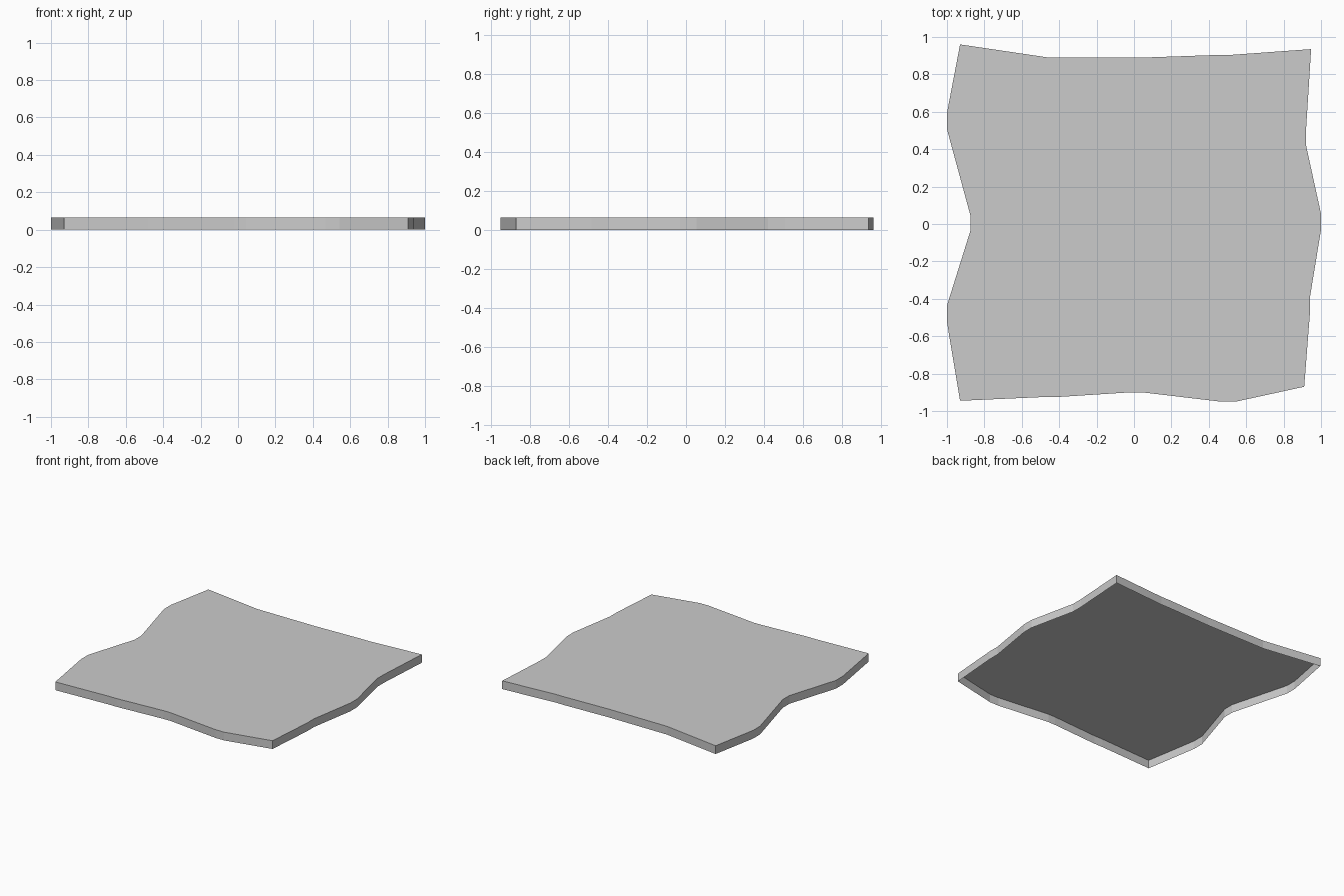
import bpy

if "Cube" in bpy.data.objects:
    bpy.data.objects.remove(bpy.data.objects["Cube"])

HEIGHT = 0.065
# Joint centres, front row to back row (slightly irregular paving)
NODES = [
    [(-.93, -.945), (-.445, -.925), (.012, -.90), (.505, -.95), (.91, -.87)],
    [(-1.0, -.48), (-.485, -.475), (.015, -.44), (.52, -.46), (.94, -.44)],
    [(-.875, .005), (-.465, .018), (.05, .02), (.475, .007), (1.0, .012)],
    [(-1.0, .55), (-.435, .45), (.025, .455), (.475, .48), (.92, .463)],
    [(-.93, .96), (-.42, .89), (.02, .89), (.465, .903), (.947, .935)],
]
HALF_X = [0, .037, .031, .038, 0]   # half widths of the joints
HALF_Y = [0, .044, .042, .043, 0]


def split(halves):
    """Each inner joint line becomes two edges, one on each side."""
    out = []
    for i, h in enumerate(halves):
        out += [(i, -h), (i, h)] if h else [(i, 0)]
    return out


cols, rows = split(HALF_X), split(HALF_Y)
grid = [[(NODES[r][c][0] + dx, NODES[r][c][1] + dy) for c, dx in cols] for r, dy in rows]
N = len(cols)


def make_object(name, quads, color=None):
    index, faces = {}, []
    for q in quads:
        faces.append([index.setdefault(p, len(index)) for p in q])
    mesh = bpy.data.meshes.new(name)
    mesh.from_pydata(list(index), [], faces)
    obj = bpy.data.objects.new(name, mesh)
    bpy.context.collection.objects.link(obj)
    if color:
        mat = bpy.data.materials.new(name)
        mat.diffuse_color = (*color, 1)
        mat.use_nodes = True
        mat.node_tree.nodes["Principled BSDF"].inputs["Base Color"].default_value = mat.diffuse_color
        mesh.materials.append(mat)
    return obj


# Top surface: tiles with flush joints between them
tiles, joints = [], []
for j in range(N - 1):
    for i in range(N - 1):
        corners = (grid[j][i], grid[j][i + 1], grid[j + 1][i + 1], grid[j + 1][i])
        quad = [(x, y, HEIGHT) for x, y in corners]
        (tiles if i % 2 == 0 and j % 2 == 0 else joints).append(quad)
make_object("paving_tiles", tiles)
make_object("joint_bands", joints, (.56, .56, .56))

# Outer edge: skirt around the outline, open underneath
ring = (grid[0][:-1] + [row[-1] for row in grid[:-1]]
        + grid[-1][:0:-1] + [row[0] for row in grid[:0:-1]])
skirt = [[(*a, 0), (*b, 0), (*b, HEIGHT), (*a, HEIGHT)]
         for a, b in zip(ring, ring[1:] + ring[:1])]
make_object("slab_edge", skirt)
